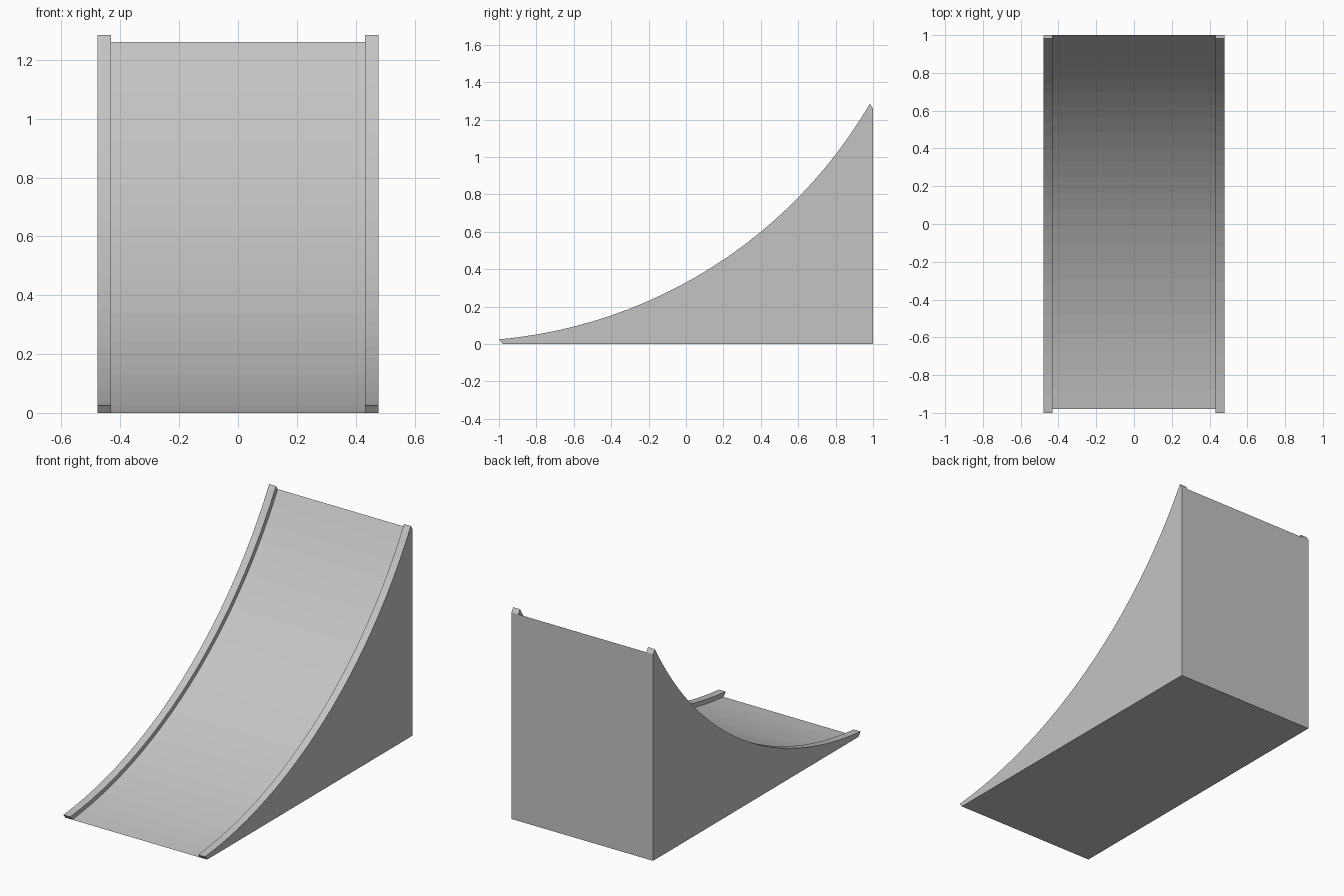
import bpy
import bmesh
from math import atan2, cos, sin, hypot
from mathutils import Vector

if "Cube" in bpy.data.objects:
    bpy.data.objects.remove(bpy.data.objects["Cube"], do_unlink=True)

# One plain grey for the whole ramp
grey = bpy.data.materials.new("light_grey")
grey.use_nodes = True
colour = (0.55, 0.55, 0.55, 1)
grey.diffuse_color = colour
grey.node_tree.nodes["Principled BSDF"].inputs["Base Color"].default_value = colour

CENTRE = Vector((-1.228, 2.58))  # shared centre (y, z) of both curves
INNER, OUTER = 0.432, 0.478      # inside and outside x of the kerbs
STEPS = 24


def arc(start, end):
    """Points (y, z) on a circle around CENTRE from start to end."""
    a, b = Vector(start) - CENTRE, Vector(end) - CENTRE
    a0, a1 = atan2(a.y, a.x), atan2(b.y, b.x)
    r0, r1 = hypot(*a), hypot(*b)
    points = []
    for i in range(STEPS + 1):
        t = i / STEPS
        angle, radius = a0 + (a1 - a0) * t, r0 + (r1 - r0) * t
        points.append((CENTRE.x + radius * cos(angle), CENTRE.y + radius * sin(angle)))
    return points


def extrude_profile(name, profile, x0, x1):
    """Solid made by sweeping a side profile from x0 to x1."""
    bm = bmesh.new()
    face = bm.faces.new([bm.verts.new((x0, y, z)) for y, z in profile])
    swept = bmesh.ops.extrude_face_region(bm, geom=[face])["geom"]
    verts = [v for v in swept if isinstance(v, bmesh.types.BMVert)]
    bmesh.ops.translate(bm, verts=verts, vec=(x1 - x0, 0, 0))
    bmesh.ops.recalc_face_normals(bm, faces=bm.faces)
    mesh = bpy.data.meshes.new(name)
    bm.to_mesh(mesh)
    bm.free()
    mesh.materials.append(grey)
    obj = bpy.data.objects.new(name, mesh)
    bpy.context.collection.objects.link(obj)
    return obj


# Curved riding surface with its solid base
deck = arc((-0.98, 0), (1, 1.26)) + [(1, 0)]
extrude_profile("ramp_deck", deck, -INNER, INNER)

# Side walls whose tops rise above the deck as kerbs
wall = arc((-1, 0.025), (0.983, 1.285)) + [(1, 1.26), (1, 0), (-0.98, 0)]
for name, side in (("left_side_wall", 1), ("right_side_wall", -1)):
    extrude_profile(name, wall, side * INNER, side * OUTER)
